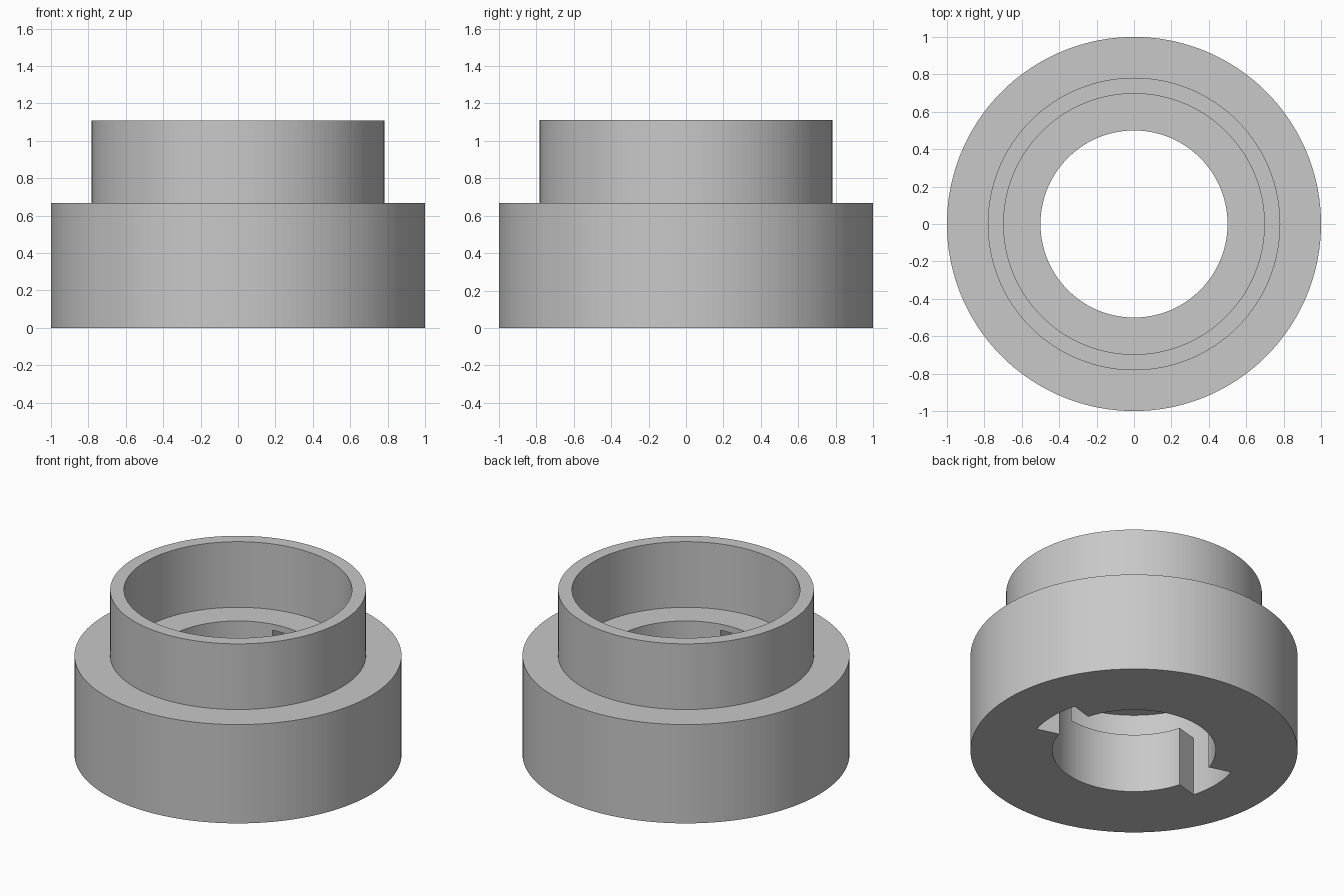
import bpy
import bmesh
from math import cos, sin, radians

if "Cube" in bpy.data.objects:
    bpy.data.objects.remove(bpy.data.objects["Cube"], do_unlink=True)

# Main radii and heights
BORE, SLOT, COLLAR_IN, COLLAR_OUT, BASE = 0.5, 0.65, 0.697, 0.782, 1.0
LEDGE, CEILING, SHOULDER, TOP = 0.4, 0.625, 0.667, 1.11
STEP = 2                                   # degrees per facet
ENTRY_START, ENTRY_END, GROOVE_END = -16, 16, 100

# Shared outer profile: lip, collar, shoulder, base and underside
outer = [(BORE, CEILING), (BORE, SHOULDER), (COLLAR_IN, SHOULDER),
         (COLLAR_IN, TOP), (COLLAR_OUT, TOP), (COLLAR_OUT, SHOULDER),
         (BASE, SHOULDER), (BASE, 0), (SLOT, 0)]

# Bore profile for each kind of sector
profiles = {
    "solid": outer + [(BORE, 0), (BORE, LEDGE)],
    "groove": outer + [(BORE, 0), (BORE, LEDGE), (SLOT, LEDGE), (SLOT, CEILING)],
    "entry": outer + [(SLOT, LEDGE), (SLOT, CEILING)],
}


def sector_kind(angle):
    """Two identical bayonet tracks, half a turn apart."""
    a = (angle - ENTRY_START) % 180 + ENTRY_START
    if a < ENTRY_END:
        return "entry"
    return "groove" if a < GROOVE_END else "solid"


def point(r, z, angle):
    t = radians(angle % 360)
    return (r * cos(t), r * sin(t), z)


def add_face(bm, coords):
    bm.faces.new([bm.verts.new(c) for c in coords])


def end_wall(bm, angle, low, high):
    """Radial wall closing a slot or groove."""
    add_face(bm, [point(BORE, low, angle), point(SLOT, low, angle),
                  point(SLOT, high, angle), point(BORE, high, angle)])


bm = bmesh.new()

# Sweep the sector profiles around the axis
for angle in range(0, 360, STEP):
    profile = profiles[sector_kind(angle)]
    for p, q in zip(profile, profile[1:] + profile[:1]):
        add_face(bm, [point(*p, angle), point(*p, angle + STEP),
                      point(*q, angle + STEP), point(*q, angle)])

# Walls at the ends of the entry slots and locking grooves
for turn in (0, 180):
    end_wall(bm, turn + ENTRY_START, 0, LEDGE)
    end_wall(bm, turn + ENTRY_START, LEDGE, CEILING)
    end_wall(bm, turn + ENTRY_END, 0, LEDGE)
    end_wall(bm, turn + GROOVE_END, LEDGE, CEILING)

bmesh.ops.remove_doubles(bm, verts=bm.verts[:], dist=0.0001)
bmesh.ops.recalc_face_normals(bm, faces=bm.faces[:])

mesh = bpy.data.meshes.new("bayonet_collar")
bm.to_mesh(mesh)
bm.free()
collar = bpy.data.objects.new("bayonet_collar", mesh)
bpy.context.collection.objects.link(collar)

# Plain grey material
grey = bpy.data.materials.new("light_grey")
grey.use_nodes = True
colour = (0.58, 0.58, 0.58, 1)
grey.diffuse_color = colour
grey.node_tree.nodes["Principled BSDF"].inputs["Base Color"].default_value = colour
mesh.materials.append(grey)
